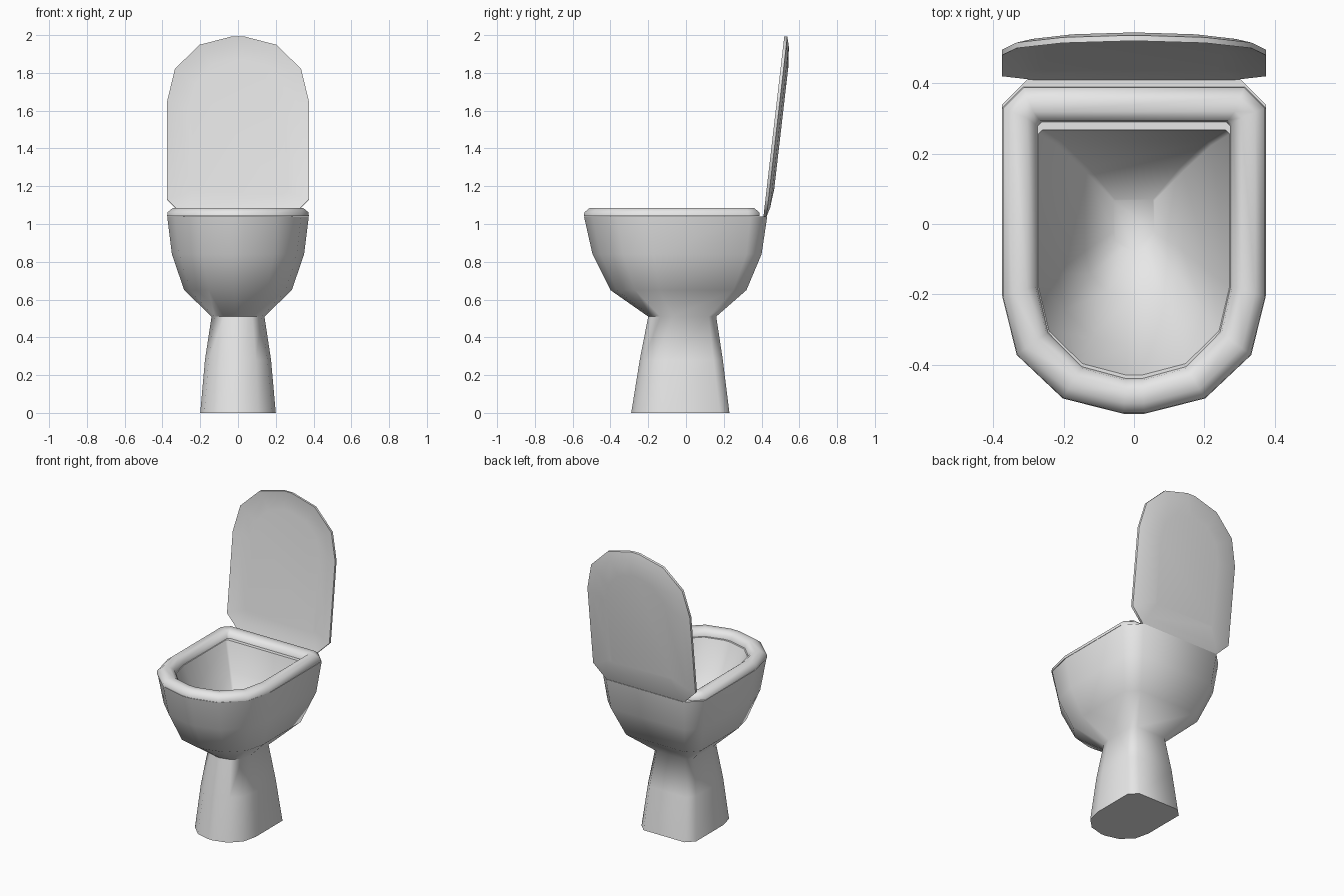
import bpy, bmesh, math
from mathutils import Matrix

old = bpy.data.objects.get("Cube")
if old:
    bpy.data.objects.remove(old, do_unlink=True)

ceramic = bpy.data.materials.new("white_ceramic")
ceramic.use_nodes = True
ceramic.diffuse_color = (0.8, 0.8, 0.8, 1)
ceramic.node_tree.nodes["Principled BSDF"].inputs["Base Color"].default_value = (0.8, 0.8, 0.8, 1)


def outline(half, front, back, chamfer, z):
    """Rounded front, straight sides, chamfered back corners."""
    full = front + 0.36 * (back - front)      # where the sides become straight
    cx = min(chamfer, 0.25 * half)
    right = [(half * u, full + t * (front - full))
             for u, t in ((0.08, 1), (0.54, 0.87), (0.89, 0.5), (1, 0))]
    right += [(half, back - chamfer), (half - cx, back)]
    return [(x, y, z) for x, y in right] + [(-x, y, z) for x, y in reversed(right)]


def loft(name, rings, cap=True, matrix=None, sharp=50):
    """Skin a list of rings; cap both ends or join the last to the first."""
    bm = bmesh.new()
    loops = [[bm.verts.new(p) for p in outline(*r)] for r in rings]
    pairs = list(zip(loops, loops[1:]))
    if cap:
        bm.faces.new(loops[0])
        bm.faces.new(loops[-1])
    else:
        pairs.append((loops[-1], loops[0]))
    for a, b in pairs:
        for i in range(len(a)):
            j = (i + 1) % len(a)
            bm.faces.new((a[i], a[j], b[j], b[i]))
    bmesh.ops.recalc_face_normals(bm, faces=bm.faces)
    if matrix:
        bm.transform(matrix)
    mesh = bpy.data.meshes.new(name)
    bm.to_mesh(mesh)
    bm.free()
    mesh.materials.append(ceramic)
    ob = bpy.data.objects.new(name, mesh)
    bpy.context.collection.objects.link(ob)
    bpy.ops.object.select_all(action='DESELECT')
    ob.select_set(True)
    bpy.context.view_layer.objects.active = ob
    bpy.ops.object.shade_smooth_by_angle(angle=math.radians(sharp))
    return ob


def inset(d, z, half=0.375, front=-0.54, back=0.39, chamfer=0.06):
    return (half - d, front + d, back - d, max(chamfer - d * 0.6, 0.012), z)


# Pedestal, outer bowl, rim and inner basin down to the drain
loft("bowl_and_pedestal", [
    (0.20, -0.29, 0.23, 0.05, 0),
    (0.175, -0.245, 0.195, 0.05, 0.28),
    (0.14, -0.20, 0.16, 0.04, 0.51),
    (0.285, -0.40, 0.32, 0.07, 0.65),
    (0.35, -0.495, 0.40, 0.08, 0.84),
    (0.375, -0.54, 0.43, 0.09, 1.04),
    (0.272, -0.43, 0.268, 0.012, 1.04),
    (0.22, -0.35, 0.235, 0.012, 0.86),
    (0.14, -0.21, 0.16, 0.01, 0.70),
    (0.058, -0.075, 0.07, 0.004, 0.60)], sharp=60)

# Rounded seat ring
loft("seat", [inset(*r) for r in (
    (0, 1.042), (0.002, 1.062), (0.03, 1.085),
    (0.07, 1.085), (0.095, 1.065), (0.1, 1.042))], cap=False, sharp=60)

# Raised lid: shallow hollow on the inside, domed on the outside
tilt = Matrix.Translation((0, 0.41, 1.04)) @ Matrix.Rotation(math.radians(-96.6), 4, 'X') \
    @ Matrix.Translation((0, -0.42, 0))
loft("lid", [inset(d, z, back=0.42, chamfer=0.09) for d, z in (
    (0.12, 0.014), (0.05, 0.01), (0, 0), (0, 0.016), (0.05, 0.03), (0.15, 0.04))],
    matrix=tilt, sharp=60)
